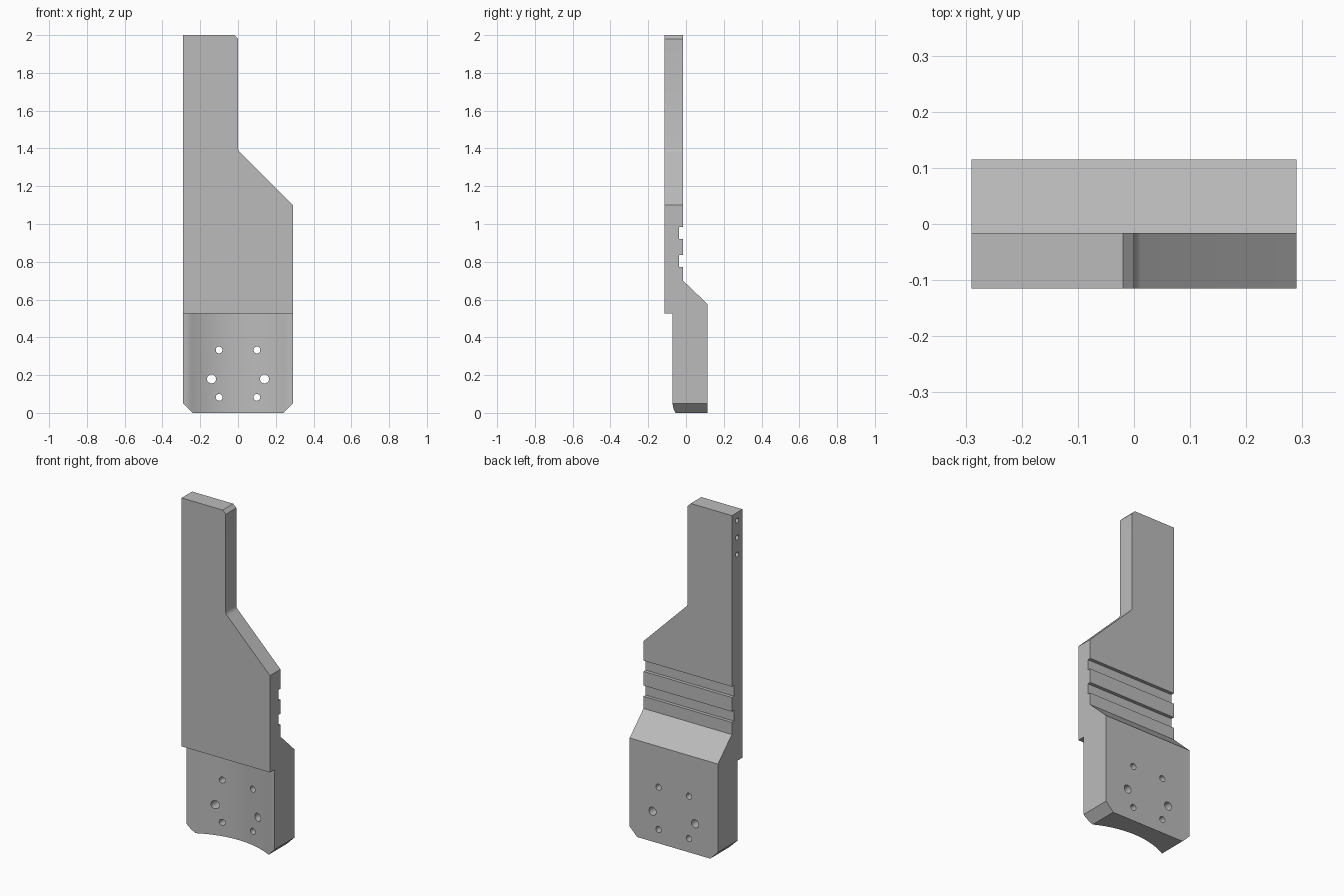
import bpy, bmesh, math
from mathutils import Vector

cube = bpy.data.objects.get("Cube")
if cube:
    bpy.data.objects.remove(cube, do_unlink=True)

gray = bpy.data.materials.new("plain gray")
gray.use_nodes = True
color = (0.5, 0.5, 0.5, 1)
gray.diffuse_color = color
gray.node_tree.nodes["Principled BSDF"].inputs["Base Color"].default_value = color


def prism(name, points, place, start, end):
    """Extrude a 2D outline; place(a, b, t) gives the 3D point."""
    bm = bmesh.new()
    face = bm.faces.new([bm.verts.new(place(a, b, start)) for a, b in points])
    new = bmesh.ops.extrude_face_region(bm, geom=[face])["geom"]
    move = Vector(place(0, 0, end)) - Vector(place(0, 0, start))
    bmesh.ops.translate(bm, verts=[v for v in new if isinstance(v, bmesh.types.BMVert)], vec=move)
    bmesh.ops.recalc_face_normals(bm, faces=bm.faces)
    mesh = bpy.data.meshes.new(name)
    bm.to_mesh(mesh)
    bm.free()
    mesh.materials.append(gray)
    obj = bpy.data.objects.new(name, mesh)
    bpy.context.collection.objects.link(obj)
    return obj


def combine(target, cutter, operation):
    cutter.hide_render = True
    mod = target.modifiers.new(cutter.name, 'BOOLEAN')
    mod.operation = operation
    mod.solver = 'EXACT'
    mod.object = cutter
    bpy.context.view_layer.objects.active = target
    bpy.ops.object.modifier_apply(modifier=mod.name)
    bpy.data.objects.remove(cutter, do_unlink=True)


def circle(a, b, radius, count=20):
    return [(a + radius * math.cos(i * math.tau / count),
             b + radius * math.sin(i * math.tau / count)) for i in range(count)]


def along_x(a, b, t): return (t, a, b)
def along_y(a, b, t): return (a, t, b)
def along_z(a, b, t): return (a, b, t)


FRONT, PLATE, BACK, HALF = -0.115, -0.016, 0.115, 0.29

# Side profile with the thick foot, slope and two grooves
side = [(FRONT, 0), (BACK, 0), (BACK, 0.575), (PLATE, 0.70)]
for low, high in ((0.772, 0.836), (0.92, 0.984)):
    side += [(PLATE, low), (PLATE - 0.02, low), (PLATE - 0.02, high), (PLATE, high)]
side += [(PLATE, 2), (FRONT, 2)]
body = prism("bracket_body", side, along_x, -0.4, 0.4)

# Front outline with the offset stem and chamfered foot
outline = [(-0.24, 0), (0.24, 0), (HALF, 0.05), (HALF, 1.10), (0.012, 1.378),
           (0.004, 1.387), (0, 1.40), (0, 1.98), (-0.02, 2), (-HALF, 2), (-HALF, 0.05)]
combine(body, prism("outline_cutter", outline, along_y, -0.4, 0.4), 'INTERSECT')

# Concave front of the foot, with a softly rounded rim
radius, centre = 0.5, -0.494
rim = [(0.31, -0.071), (HALF, -0.071), (0.275, -0.0695), (0.262, -0.066)]
hollow = [(-0.31, -0.3), (0.31, -0.3)] + rim
limit = math.asin(0.25 / radius)
for i in range(33):
    angle = limit * (1 - i / 16)
    hollow.append((radius * math.sin(angle), centre + radius * math.cos(angle)))
hollow += [(-x, y) for x, y in reversed(rim)]
combine(body, prism("hollow_cutter", hollow, along_z, -0.1, 0.525), 'DIFFERENCE')

# Mirrored through holes in the foot
for x, z, r in ((0.10, 0.333, 0.018), (0.14, 0.18, 0.024), (0.10, 0.082, 0.018)):
    for sign in (-1, 1):
        combine(body, prism("bolt_hole_cutter", circle(sign * x, z, r), along_y, -0.4, 0.4), 'DIFFERENCE')

# Blind holes in the edge of the stem
for i in range(3):
    hole = circle((FRONT + PLATE) / 2, 1.953 - 0.101 * i, 0.014)
    combine(body, prism("edge_hole_cutter", hole, along_x, -0.4, -0.19), 'DIFFERENCE')

# Smooth the curved faces, keep the edges sharp
bpy.ops.object.select_all(action='DESELECT')
body.select_set(True)
bpy.context.view_layer.objects.active = body
bpy.ops.object.shade_smooth_by_angle(angle=math.radians(30))
